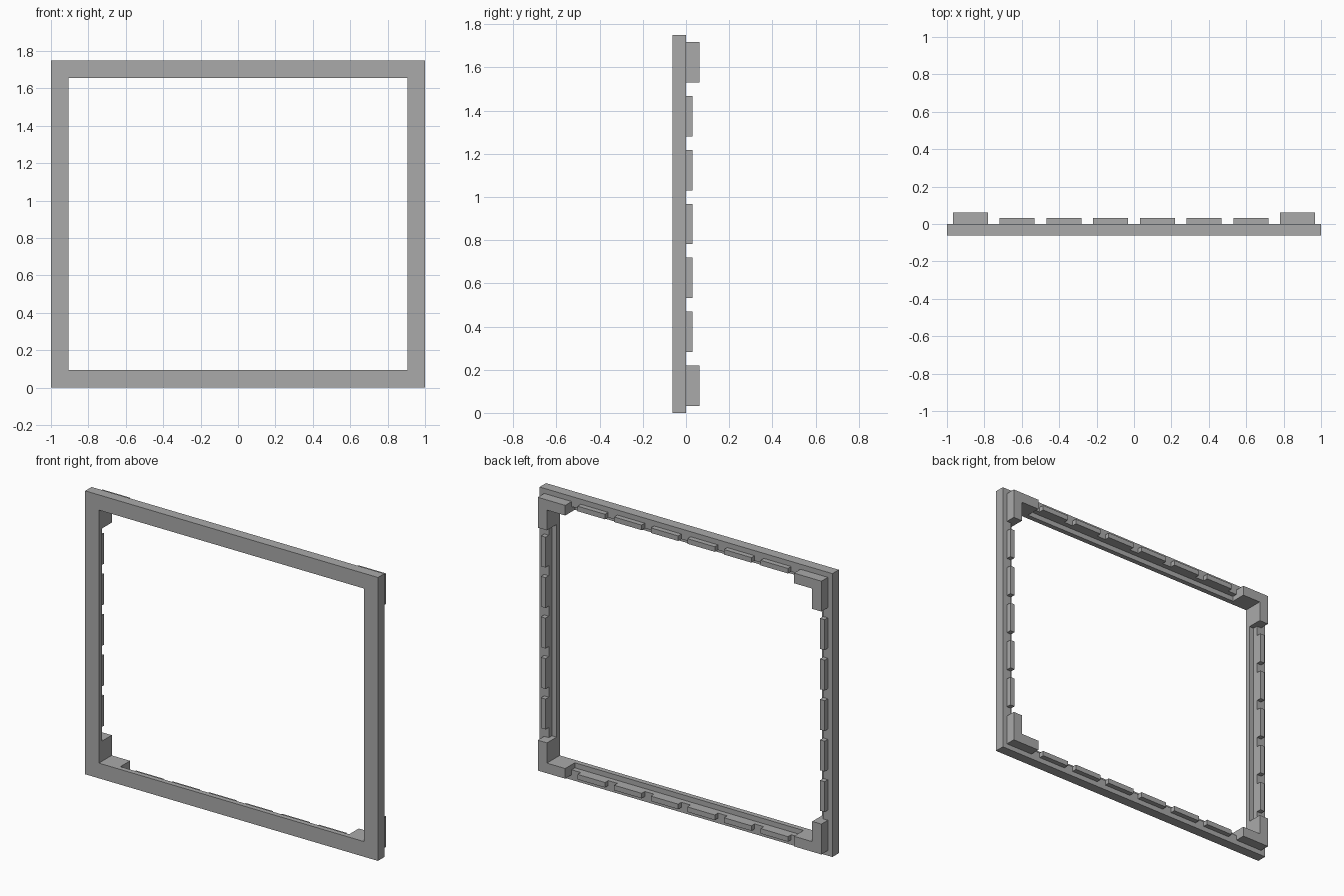
import bpy
import bmesh
from mathutils import Vector

cube = bpy.data.objects.get("Cube")
if cube:
    bpy.data.objects.remove(cube, do_unlink=True)

U = 1 / 32                     # base unit of the design
W, H = 2.0, 1.75               # outer size
MID = H / 2
BORDER, LIP, INSET = 3 * U, 2 * U, U
ARM = 7 * U                    # corner block end, from the outer edge

grey = bpy.data.materials.new("grey")
grey.use_nodes = True
colour = (0.4, 0.4, 0.4, 1)
grey.diffuse_color = colour
grey.node_tree.nodes["Principled BSDF"].inputs["Base Color"].default_value = colour


def add_object(name, bm):
    bmesh.ops.recalc_face_normals(bm, faces=bm.faces)
    mesh = bpy.data.meshes.new(name)
    bm.to_mesh(mesh)
    bm.free()
    mesh.materials.append(grey)
    obj = bpy.data.objects.new(name, mesh)
    bpy.context.collection.objects.link(obj)
    return obj


def prism(name, outline, y0, y1):
    """Extrude an (x, z) outline from y0 to y1."""
    bm = bmesh.new()
    face = bm.faces.new([bm.verts.new((x, y0, z)) for x, z in outline])
    ext = bmesh.ops.extrude_face_region(bm, geom=[face])
    verts = [v for v in ext["geom"] if isinstance(v, bmesh.types.BMVert)]
    bmesh.ops.translate(bm, verts=verts, vec=Vector((0, y1 - y0, 0)))
    return add_object(name, bm)


def block(name, cx, cz, hx, hz, y0, y1):
    outline = [(cx - hx, cz - hz), (cx + hx, cz - hz),
               (cx + hx, cz + hz), (cx - hx, cz + hz)]
    return prism(name, outline, y0, y1)


# Frame, with the opening and the back rebates cut out
frame = block("frame", 0, MID, W / 2, MID, -2 * U, 0)
cutters = [
    block("opening_cutter", 0, MID, W / 2 - BORDER, MID - BORDER, -1, 1),
    block("side_rebate_cutter", 0, MID, W / 2 - LIP, MID - ARM, -U, 1),
    block("rail_rebate_cutter", 0, MID, W / 2 - ARM, MID - LIP, -U, 1),
]
for cutter in cutters:
    cutter.hide_render = True
    mod = frame.modifiers.new(cutter.name, "BOOLEAN")
    mod.operation = "DIFFERENCE"
    mod.solver = "EXACT"
    mod.object = cutter
bpy.context.view_layer.update()
cut_mesh = bpy.data.meshes.new_from_object(
    frame.evaluated_get(bpy.context.evaluated_depsgraph_get()))
frame.modifiers.clear()
frame.data = cut_mesh
for cutter in cutters:
    bpy.data.objects.remove(cutter, do_unlink=True)

# L-shaped corner blocks on the back
steps = [(INSET, INSET), (ARM, INSET), (ARM, BORDER),
         (BORDER, BORDER), (BORDER, ARM), (INSET, ARM)]
for sx, side in ((1, "left"), (-1, "right")):
    for sz, level in ((1, "top"), (-1, "bottom")):
        outline = [(sx * (W / 2 - a), MID + sz * (MID - b)) for a, b in steps]
        prism(f"{level}_{side}_corner", outline, 0, 2 * U)

# Rows of narrow tabs between the corners
half, offset = 3 * U, 1.5 * U
for s, side, level in ((1, "left", "top"), (-1, "right", "bottom")):
    for i in range(5):
        block(f"{side}_tab_{i + 1}", s * (W / 2 - offset), MID + (i - 2) / 4,
              U / 2, half, 0, U)
    for i in range(6):
        block(f"{level}_tab_{i + 1}", (i - 2.5) / 4, MID + s * (MID - offset),
              half, U / 2, 0, U)
